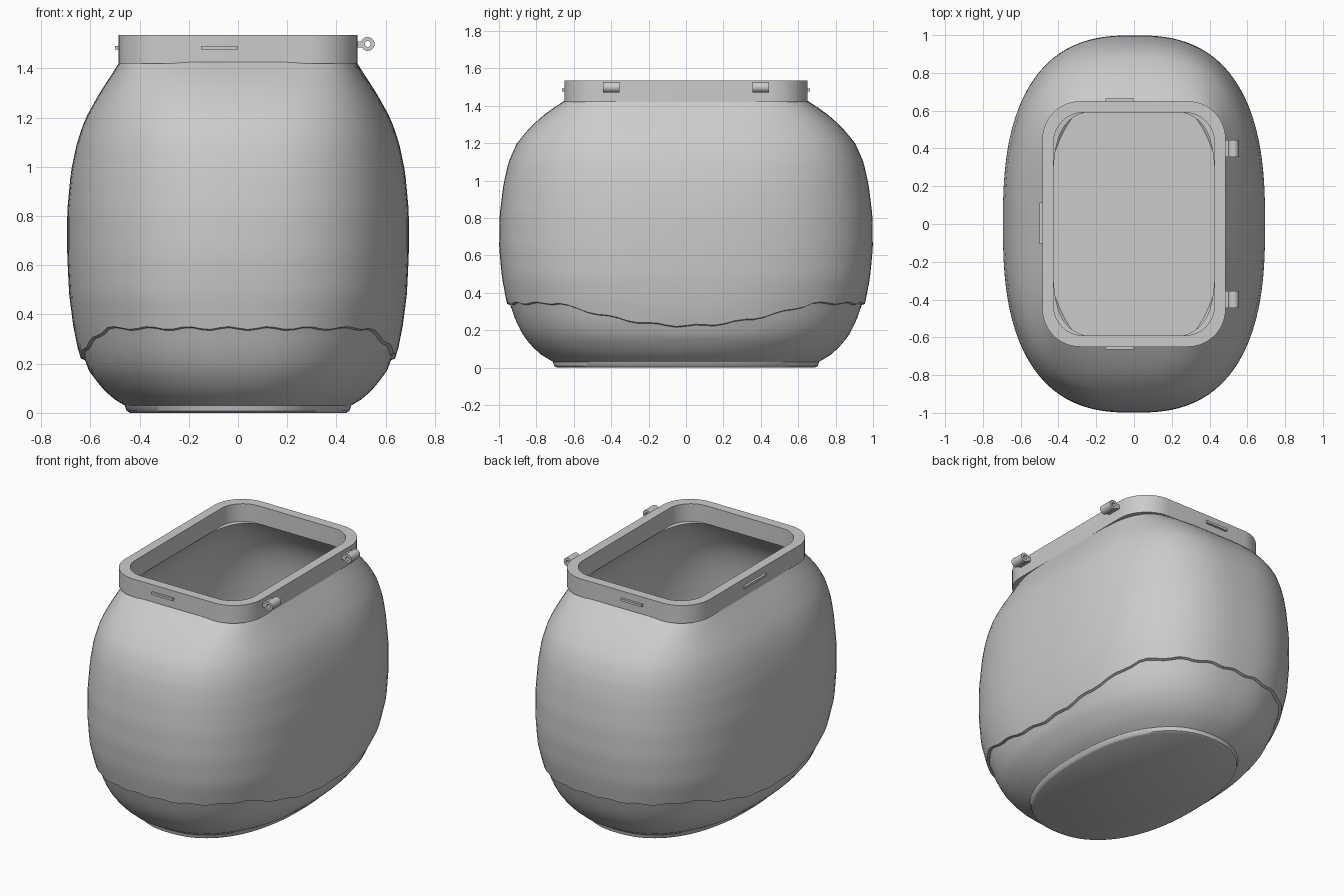
import bpy, bmesh, math
from mathutils import Matrix

if "Cube" in bpy.data.objects:
    bpy.data.objects.remove(bpy.data.objects["Cube"])

grey = bpy.data.materials.new("light grey")
grey.use_nodes = True
shade = (0.6, 0.6, 0.6, 1)
grey.diffuse_color = shade
grey.node_tree.nodes["Principled BSDF"].inputs["Base Color"].default_value = shade

SEG = 112
ANGLES = [2 * math.pi * i / SEG for i in range(SEG)]


def finish(name, bm, angle=40):
    bmesh.ops.recalc_face_normals(bm, faces=bm.faces)
    mesh = bpy.data.meshes.new(name)
    bm.to_mesh(mesh)
    bm.free()
    ob = bpy.data.objects.new(name, mesh)
    bpy.context.collection.objects.link(ob)
    mesh.materials.append(grey)
    bpy.ops.object.select_all(action="DESELECT")
    ob.select_set(True)
    bpy.context.view_layer.objects.active = ob
    bpy.ops.object.shade_smooth_by_angle(angle=math.radians(angle))
    return ob


def oval(t, hx, hy, n):
    """Point on a superellipse in direction t."""
    c, s = math.cos(t), math.sin(t)
    r = (abs(c) ** n + abs(s) ** n) ** (-1 / n)
    return hx * r * c, hy * r * s


def rounded_rect(hx, hy, rad, z, steps=12):
    loop = []
    for k, (sx, sy) in enumerate([(1, 1), (-1, 1), (-1, -1), (1, -1)]):
        for i in range(steps + 1):
            a = math.pi / 2 * (k + i / steps)
            loop.append((sx * (hx - rad) + rad * math.cos(a),
                         sy * (hy - rad) + rad * math.sin(a), z))
    return loop


def loft(name, loops, closed=False, caps=(False, False), angle=40):
    bm = bmesh.new()
    rings = [[bm.verts.new(p) for p in loop] for loop in loops]
    pairs = list(zip(rings, rings[1:]))
    if closed:
        pairs.append((rings[-1], rings[0]))
    for a, b in pairs:
        for i in range(len(a)):
            j = (i + 1) % len(a)
            bm.faces.new((a[i], a[j], b[j], b[i]))
    if caps[0]:
        bm.faces.new(rings[0])
    if caps[1]:
        bm.faces.new(rings[-1])
    return finish(name, bm, angle)


# Body profile: height, half width, half depth, squareness
PROFILE = [
    (0.03, 0.46, 0.71, 2.3), (0.06, 0.51, 0.765, 2.3), (0.11, 0.56, 0.82, 2.35),
    (0.17, 0.605, 0.87, 2.4), (0.25, 0.635, 0.91, 2.45), (0.35, 0.655, 0.945, 2.5),
    (0.48, 0.672, 0.97, 2.6), (0.64, 0.68, 0.985, 2.6), (0.82, 0.68, 0.982, 2.6),
    (0.98, 0.665, 0.962, 2.65), (1.1, 0.64, 0.935, 2.75), (1.2, 0.605, 0.89, 2.9),
    (1.29, 0.56, 0.82, 3.2), (1.36, 0.52, 0.745, 3.6), (1.4, 0.495, 0.69, 4.2),
    (1.425, 0.482, 0.652, 4.6)]


def section(z):
    for a, b in zip(PROFILE, PROFILE[1:]):
        if z <= b[0]:
            f = (z - a[0]) / (b[0] - a[0])
            return [u + f * (v - u) for u, v in zip(a[1:], b[1:])]
    return PROFILE[-1][1:]


def wall_point(t, z, grow):
    hx, hy, n = section(z)
    x, y = oval(t, hx + grow, hy + grow, n)
    return x, y, z


def seam(t):
    """Wavy seam that dips along the two long sides."""
    return 0.22 + 0.12 * min(1, 1.5 * abs(math.sin(t))) ** 2 + 0.006 * math.sin(26 * t)


# Lower bowl, overlapping upper skin, then the inner wall down to the floor
rows = []
for k in range(9):
    rows.append([wall_point(t, 0.03 + (seam(t) - 0.03) * k / 8, 0) for t in ANGLES])
for k in range(29):
    f = k / 28
    rows.append([wall_point(t, seam(t) + 0.005 + (1.42 - seam(t)) * f,
                            0.014 * min(1, (1 - f) * 5)) for t in ANGLES])
for k in range(25):
    z = 1.42 - (1.42 - 0.05) * k / 24
    inset = -0.025 - 0.03 * max(0, (z - 1.3) / 0.12)
    rows.append([wall_point(t, z, inset) for t in ANGLES])
loft("jar_body", rows, caps=(False, True), angle=35)

# Oval foot
foot = [(0.44, 0.69, 0.0), (0.452, 0.705, 0.008), (0.462, 0.712, 0.034)]
loft("foot", [[(*oval(t, hx, hy, 2.3), z) for t in ANGLES] for hx, hy, z in foot],
     caps=(True, True))

# Rectangular rim collar
loft("rim_collar", [rounded_rect(0.485, 0.65, 0.2, 1.42),
                    rounded_rect(0.485, 0.65, 0.2, 1.535),
                    rounded_rect(0.425, 0.59, 0.155, 1.535),
                    rounded_rect(0.425, 0.59, 0.155, 1.42)], closed=True)


def box(name, centre, size):
    bm = bmesh.new()
    bmesh.ops.create_cube(bm, size=1, matrix=Matrix.Translation(centre)
                          @ Matrix.Diagonal((*size, 1)))
    return finish(name, bm)


# Latch tabs on three sides of the collar
box("front_tab", (-0.075, -0.654, 1.484), (0.15, 0.02, 0.015))
box("back_tab", (-0.075, 0.654, 1.484), (0.15, 0.02, 0.015))
box("right_tab", (-0.49, 0.005, 1.484), (0.02, 0.22, 0.015))

# Hinge knuckles with a pin hole
for side, y in (("front", -0.4), ("back", 0.4)):
    loops = []
    for radius, dy in ((0.028, -0.045), (0.028, 0.045), (0.012, 0.045), (0.012, -0.045)):
        loops.append([(0.527 + radius * math.cos(a), y + dy, 1.499 + radius * math.sin(a))
                      for a in ANGLES[::4]])
    loft(side + "_hinge_knuckle", loops, closed=True)
    box(side + "_hinge_arm", (0.492, y, 1.497), (0.03, 0.09, 0.026))
